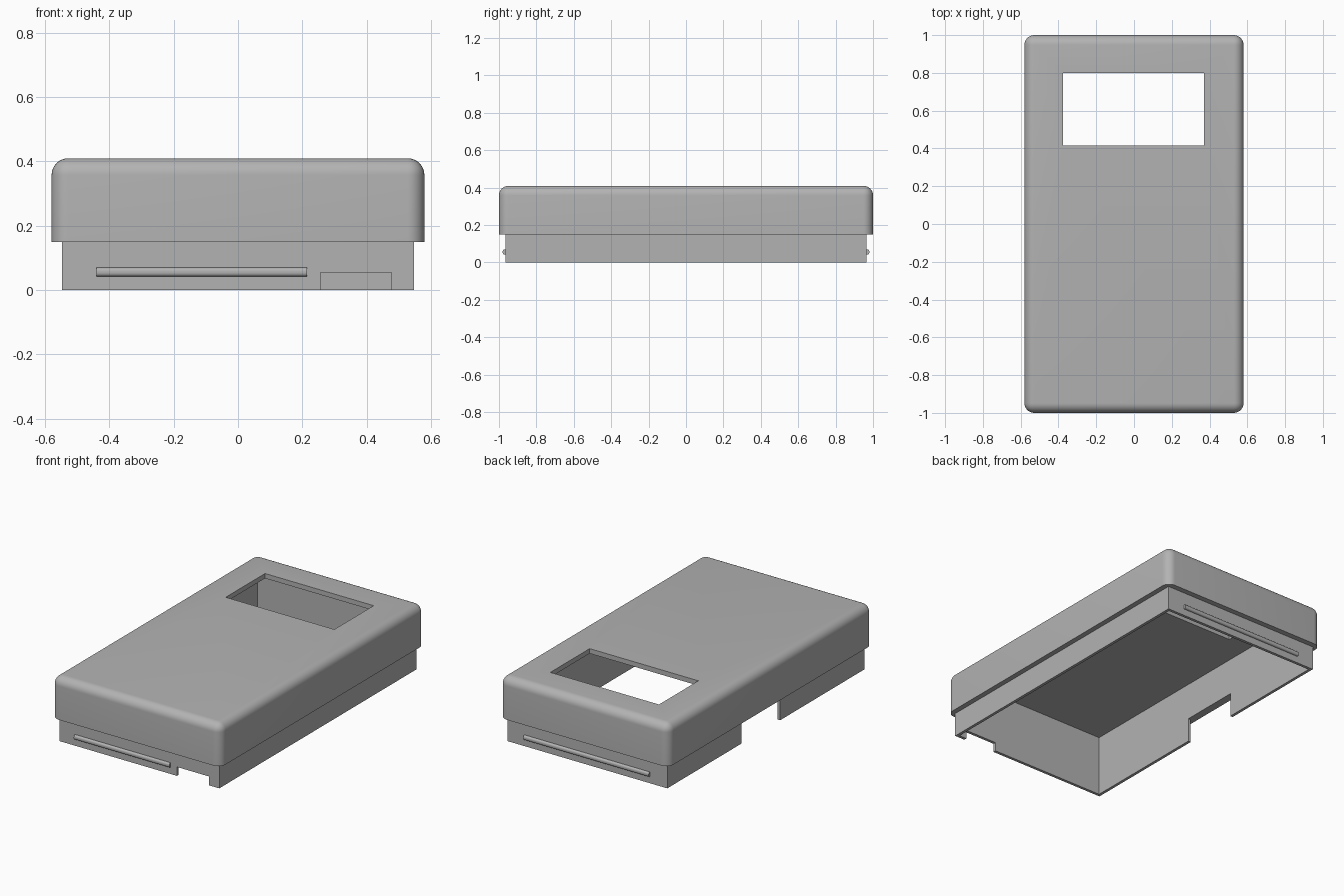
import bpy, bmesh, math

if "Cube" in bpy.data.objects:
    bpy.data.objects.remove(bpy.data.objects["Cube"])

grey = bpy.data.materials.new("plain grey")
grey.diffuse_color = (0.45, 0.45, 0.45, 1)
grey.use_nodes = True
grey.node_tree.nodes["Principled BSDF"].inputs["Base Color"].default_value = grey.diffuse_color


def box(name, x, y, z):
    """Box from (min, max) ranges on each axis."""
    bm = bmesh.new()
    bmesh.ops.create_cube(bm, size=1)
    for v in bm.verts:
        v.co = [r[0] if c < 0 else r[1] for c, r in zip(v.co, (x, y, z))]
    me = bpy.data.meshes.new(name)
    bm.to_mesh(me)
    bm.free()
    me.materials.append(grey)
    ob = bpy.data.objects.new(name, me)
    bpy.context.collection.objects.link(ob)
    return ob


def round_edges(ob, radius, segments, rule):
    """Round the edges whose two end points satisfy the rule."""
    bm = bmesh.new()
    bm.from_mesh(ob.data)
    edges = [e for e in bm.edges if rule(e.verts[0].co, e.verts[1].co)]
    bmesh.ops.bevel(bm, geom=edges, offset=radius, segments=segments,
                    profile=0.5, affect='EDGES')
    bm.to_mesh(ob.data)
    bm.free()


def combine(ob, other, operation):
    """Apply a boolean and discard the helper."""
    mod = ob.modifiers.new("boolean", 'BOOLEAN')
    mod.operation = operation
    mod.solver = 'EXACT'
    mod.object = other
    bpy.context.view_layer.objects.active = ob
    bpy.ops.object.modifier_apply(modifier=mod.name)
    bpy.data.objects.remove(other)


def smooth(ob):
    bpy.ops.object.select_all(action='DESELECT')
    ob.select_set(True)
    bpy.context.view_layer.objects.active = ob
    bpy.ops.object.shade_smooth_by_angle(angle=math.radians(30))


# Upper shell: rounded everywhere except round its open bottom rim
case = box("case", (-0.58, 0.58), (-1, 1), (0.15, 0.41))
round_edges(case, 0.052, 8, lambda a, b: max(a.z, b.z) > 0.4)

# Recessed lip below the shell
combine(case, box("lip", (-0.548, 0.548), (-0.966, 0.966), (0, 0.25)), 'UNION')

# Hollow inside, screen window, side opening and front notch
cuts = {
    "cavity": ((-0.53, 0.53), (-0.948, 0.948), (-0.1, 0.38)),
    "window": ((-0.375, 0.37), (0.415, 0.8), (0.3, 0.5)),
    "side_opening": ((-0.565, -0.5), (-0.14, 0.24), (-0.1, 0.15)),
    "front_notch": ((0.257, 0.478), (-0.99, -0.9), (-0.1, 0.055)),
}
for name, ranges in cuts.items():
    combine(case, box(name, *ranges), 'DIFFERENCE')
smooth(case)

# Snap ridges on the front and back of the lip
for name, x, side in (("front_ridge", (-0.44, 0.215), -1),
                      ("back_ridge", (-0.43, 0.43), 1)):
    y = sorted((side * 0.96, side * 0.98))
    ridge = box(name, x, y, (0.042, 0.07))
    round_edges(ridge, 0.011, 4, lambda a, b: abs(a.y) > 0.97 and abs(b.y) > 0.97
                and abs(a.x - b.x) > 0.1)
    smooth(ridge)
